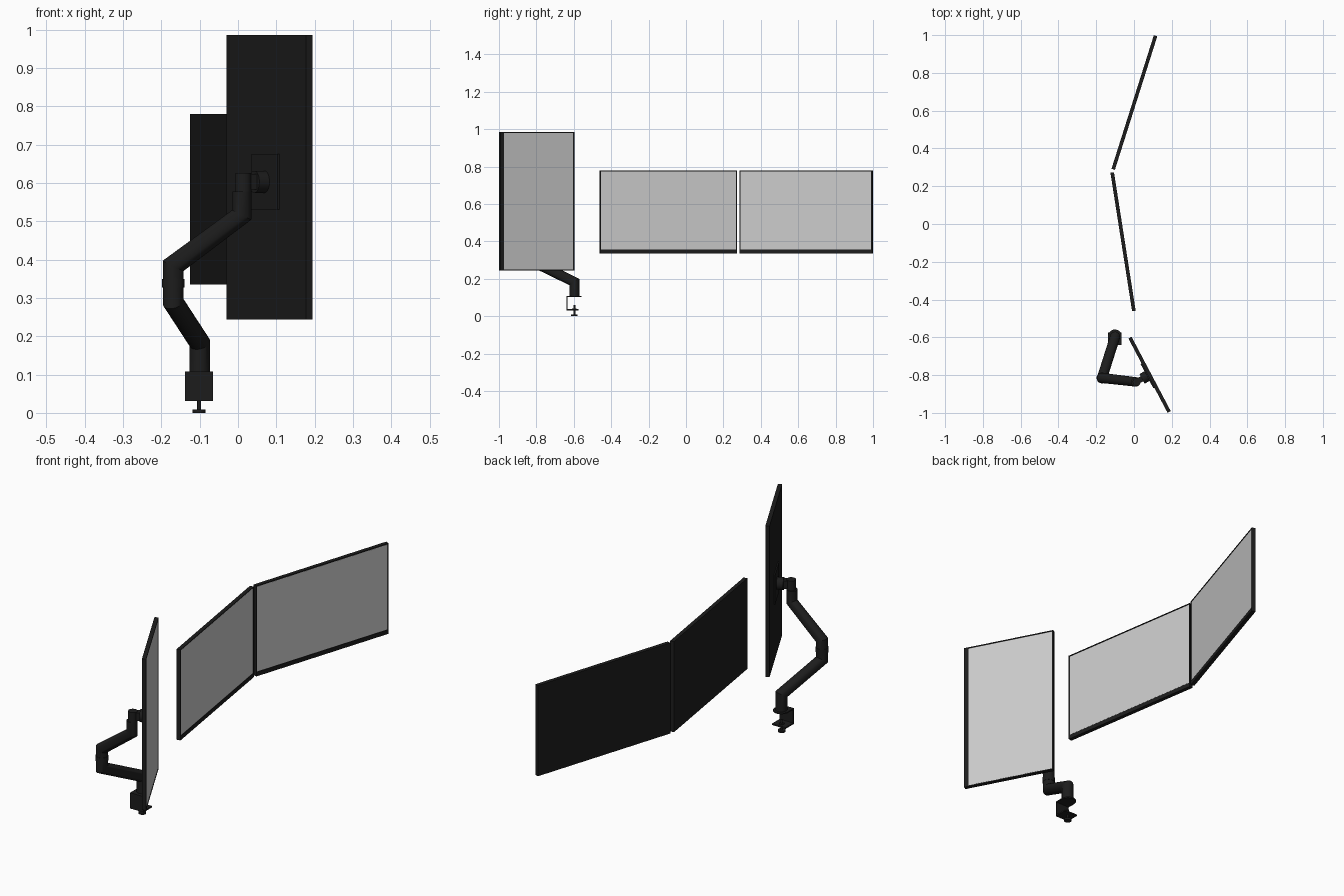
import bpy, bmesh
from math import radians, cos, sin, pi
from mathutils import Vector, Matrix

if "Cube" in bpy.data.objects:
    bpy.data.objects.remove(bpy.data.objects["Cube"])

BLACK = bpy.data.materials.new("black_plastic")
BLACK.diffuse_color = (0.012, 0.012, 0.012, 1)
BLACK.use_nodes = True
BLACK.node_tree.nodes["Principled BSDF"].inputs["Base Color"].default_value = BLACK.diffuse_color


def add(name, bm, mat=BLACK, smooth=False):
    bmesh.ops.recalc_face_normals(bm, faces=bm.faces)
    me = bpy.data.meshes.new(name)
    bm.to_mesh(me)
    bm.free()
    ob = bpy.data.objects.new(name, me)
    bpy.context.collection.objects.link(ob)
    if mat:
        me.materials.append(mat)
    if smooth:
        bpy.ops.object.select_all(action='DESELECT')
        ob.select_set(True)
        bpy.context.view_layer.objects.active = ob
        bpy.ops.object.shade_smooth_by_angle(angle=radians(25))
    return ob


def box(name, loc, size, rot_z=0, mat=BLACK):
    bm = bmesh.new()
    bmesh.ops.create_cube(bm, size=1, matrix=Matrix.Diagonal((*size, 1)))
    ob = add(name, bm, mat)
    ob.location, ob.rotation_euler = loc, (0, 0, rot_z)
    return ob


def tube(name, path, radii, sides=32):
    """Round tube along a path, mitred at each corner."""
    pts = [Vector(p) for p in path]
    n = len(pts)
    segs = [(pts[i + 1] - pts[i]).normalized() for i in range(n - 1)]
    d = segs[0]
    u = d.orthogonal().normalized()
    v = d.cross(u)
    ring = [u * cos(2 * pi * k / sides) + v * sin(2 * pi * k / sides) for k in range(sides)]
    bm = bmesh.new()
    rings = []
    for i, p in enumerate(pts):
        d = segs[max(i - 1, 0)]
        e = segs[min(i, n - 2)]
        plane = (d + e).normalized()
        rings.append([bm.verts.new(p + radii[i] * (c - d * (c.dot(plane) / d.dot(plane)))) for c in ring])
        q = d.rotation_difference(e)
        ring = [q @ c for c in ring]
    for a, b in zip(rings, rings[1:]):
        for k in range(sides):
            j = (k + 1) % sides
            bm.faces.new((a[k], a[j], b[j], b[k]))
    bm.faces.new(rings[0])
    bm.faces.new(rings[-1])
    return add(name, bm, smooth=True)


# Monitors: local Y is width, Z height, screen faces +X
W, H, T = 0.742, 0.445, 0.019
BEZEL, CHIN, RECESS = 0.006, 0.022, 0.002


def monitor(name, loc, rot):
    bm = bmesh.new()
    bmesh.ops.create_cube(bm, size=1, matrix=Matrix.Diagonal((T, W, H, 1)))
    front = max(bm.faces, key=lambda f: f.calc_center_median().x)
    bmesh.ops.inset_individual(bm, faces=[front], thickness=BEZEL)
    for vt in front.verts:
        if vt.co.z < 0:
            vt.co.z += CHIN - BEZEL
    new = bmesh.ops.extrude_discrete_faces(bm, faces=[front])["faces"][0]
    for vt in new.verts:
        vt.co.x -= RECESS
    body = add(name + "_frame", bm)
    body.location, body.rotation_euler = loc, rot
    # screen panel sits in the recess
    panel = box(name + "_screen", (T / 2 - RECESS, 0, (CHIN - BEZEL) / 2),
                (0.001, W - 2 * BEZEL, H - BEZEL - CHIN), mat=None)
    panel.parent = body


A = radians(27.8)
monitor("portrait_monitor", (0.0825, -0.7985, 0.615), (radians(-90), 0, A))
monitor("middle_monitor", (-0.058, -0.094, 0.557), (0, 0, radians(8.9)))
monitor("far_monitor", (0.002, 0.643, 0.557), (0, 0, radians(-17.6)))

# Desk clamp: top plate with rounded end, back plate, bottom plate
cx, cy = -0.1015, -0.595
bm = bmesh.new()
arc = [(cx + 0.0365 * cos(pi * k / 16), cy + 0.0365 * sin(pi * k / 16)) for k in range(17)]
outline = arc + [(cx - 0.0365, -0.64), (cx + 0.0365, -0.64)]
face = bm.faces.new([bm.verts.new((x, y, 0.102)) for x, y in outline])
ext = bmesh.ops.extrude_face_region(bm, geom=[face])
bmesh.ops.translate(bm, vec=(0, 0, 0.006),
                    verts=[g for g in ext["geom"] if isinstance(g, bmesh.types.BMVert)])
add("clamp_top", bm, smooth=True)
box("clamp_back", (cx, -0.637, 0.069), (0.073, 0.006, 0.077))
box("clamp_bottom", (cx, -0.6075, 0.034), (0.073, 0.065, 0.007))

# Clamp screw
tube("clamp_screw", [(cx, -0.597, 0.005), (cx, -0.597, 0.06)], [0.005] * 2, 16)
tube("clamp_knob", [(cx, -0.597, 0), (cx, -0.597, 0.009)], [0.017] * 2)
tube("clamp_pad", [(cx, -0.597, 0.038), (cx, -0.597, 0.042)], [0.012] * 2)

# Arm: lower and upper links with a collar between
ex, ey = -0.169, -0.815
tube("lower_arm", [(-0.1, -0.597, 0.108), (-0.1, -0.597, 0.183),
                   (ex, ey, 0.289), (ex, ey, 0.335)], [0.027] * 4)
tube("elbow_collar", [(ex, ey, 0.327), (ex, ey, 0.350)], [0.029] * 2)
tube("upper_arm", [(ex, ey, 0.345), (ex, ey, 0.384),
                   (0.01, -0.836, 0.517), (0.01, -0.836, 0.578)], [0.027, 0.027, 0.025, 0.025])
tube("head_post", [(0.014, -0.836, 0.57), (0.014, -0.836, 0.626)], [0.021] * 2)

# Tilting head and mounting plate on the back of the portrait monitor
nrm = Vector((cos(A), sin(A), 0))
back = Vector((0.0825, -0.7985, 0.603)) - nrm * (T / 2)
tube("head_pivot", [back - nrm * 0.036, back - nrm * 0.004], [0.029] * 2)
box("head_neck", back - nrm * 0.04, (0.05, 0.03, 0.04), A)
box("mount_plate", back - nrm * 0.003, (0.006, 0.145, 0.145), A)
